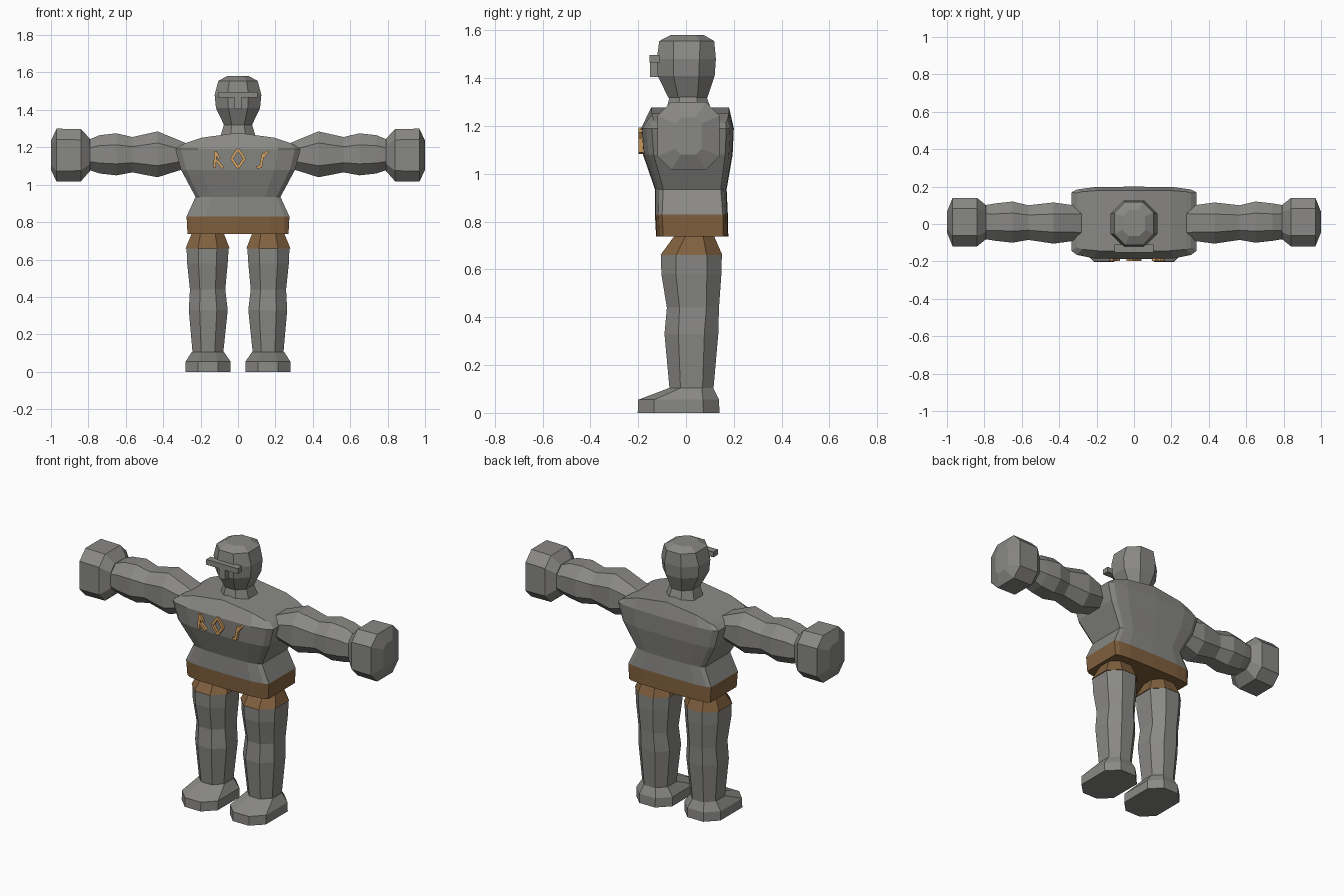
import bpy
import bmesh
from mathutils import Vector

cube = bpy.data.objects.get("Cube")
if cube:
    bpy.data.objects.remove(cube, do_unlink=True)


def material(name, rgb):
    m = bpy.data.materials.new(name)
    m.use_nodes = True
    m.diffuse_color = (*rgb, 1)
    m.node_tree.nodes["Principled BSDF"].inputs["Base Color"].default_value = (*rgb, 1)
    return m


STONE = material("grey stone", (0.25, 0.248, 0.235))
LEATHER = material("brown leather", (0.22, 0.118, 0.048))
AMBER = material("amber", (0.70, 0.38, 0.13))


def finish(name, bm, mat):
    bmesh.ops.recalc_face_normals(bm, faces=bm.faces)
    mesh = bpy.data.meshes.new(name)
    bm.to_mesh(mesh)
    bm.free()
    mesh.materials.append(mat)
    obj = bpy.data.objects.new(name, mesh)
    bpy.context.collection.objects.link(obj)
    return obj


def loft(name, rings, mat, strips=False):
    """Skin a stack of equal rings; close ends with a face or with cross strips."""
    bm = bmesh.new()
    rows = [[bm.verts.new(p) for p in ring] for ring in rings]
    n = len(rows[0])
    for a, b in zip(rows, rows[1:]):
        for i in range(n):
            j = (i + 1) % n
            bm.faces.new((a[i], a[j], b[j], b[i]))
    for row in (rows[0], rows[-1]):
        if strips:
            for i in range(n // 2 - 1):
                bm.faces.new((row[i], row[i + 1], row[n - 2 - i], row[n - 1 - i]))
        else:
            bm.faces.new(row)
    return finish(name, bm, mat)


def octagon(u0, u1, v0, v1, cut=0.28):
    """Rectangle with chamfered corners."""
    c = cut * min(u1 - u0, v1 - v0)
    return [(u0 + c, v0), (u1 - c, v0), (u1, v0 + c), (u1, v1 - c),
            (u1 - c, v1), (u0 + c, v1), (u0, v1 - c), (u0, v0 + c)]


def upright(side, rows, cut=0.28):
    """Rows of z, x0, x1, y0, y1."""
    return [[Vector((side * u, v, z)) for u, v in octagon(x0, x1, y0, y1, cut)]
            for z, x0, x1, y0, y1 in rows]


def sideways(side, rows, cut=0.28):
    """Rows of x, y0, y1, z0, z1."""
    return [[Vector((side * x, u, v)) for u, v in octagon(y0, y1, z0, z1, cut)]
            for x, y0, y1, z0, z1 in rows]


def box(name, x0, x1, y0, y1, z0, z1, mat):
    ring = [(x0, y0), (x1, y0), (x1, y1), (x0, y1)]
    return loft(name, [[(x, y, z) for x, y in ring] for z in (z0, z1)], mat)


# Torso and belt: bowed rectangular sections
def body_ring(z, w, front, back, bow=0.045, drop=0.0):
    half = [(1, 1), (0.91, 0.5), (0.64, 0.1), (0, 0)]
    line = [(-f, b) for f, b in half] + [(f, b) for f, b in half[-2::-1]]
    pts = [(f * w, front + b * bow) for f, b in line]
    pts += [(f * w, back - b * bow * 0.7) for f, b in reversed(line)]
    return [Vector((x, y, z - drop * x * x)) for x, y in pts]


hip = body_ring(0.83, 0.275, -0.13, 0.175, 0.03)
loft("belt", [body_ring(0.737, 0.27, -0.125, 0.177, 0.03), hip], LEATHER, True)
loft("torso", [hip,
               body_ring(0.935, 0.227, -0.13, 0.17, 0.035),
               body_ring(1.08, 0.305, -0.18, 0.195),
               body_ring(1.19, 0.335, -0.188, 0.20),
               body_ring(1.278, 0.305, -0.145, 0.18, 0.02, 0.7)], STONE, True)

# Neck and head
loft("neck", upright(1, [(1.255, -0.095, 0.095, -0.085, 0.11),
                         (1.34, -0.07, 0.07, -0.065, 0.08)]), STONE)
loft("head", upright(1, [(1.32, -0.075, 0.075, -0.075, 0.09),
                         (1.41, -0.118, 0.118, -0.118, 0.12),
                         (1.48, -0.125, 0.125, -0.122, 0.125),
                         (1.555, -0.105, 0.105, -0.112, 0.118),
                         (1.58, -0.06, 0.06, -0.065, 0.075)]), STONE)
box("brow", -0.105, 0.105, -0.152, -0.11, 1.465, 1.497, STONE)
box("nose", -0.02, 0.02, -0.15, -0.11, 1.405, 1.47, STONE)

# Limbs, mirrored left and right
for label, s in (("left", 1), ("right", -1)):
    loft(label + "_arm", sideways(s, [(0.25, -0.08, 0.09, 1.09, 1.21),
                                      (0.32, -0.09, 0.10, 1.075, 1.24),
                                      (0.43, -0.105, 0.115, 1.04, 1.285),
                                      (0.565, -0.085, 0.10, 1.066, 1.255),
                                      (0.65, -0.10, 0.12, 1.05, 1.275),
                                      (0.74, -0.09, 0.11, 1.06, 1.265),
                                      (0.80, -0.08, 0.10, 1.08, 1.24)]), STONE)
    loft(label + "_fist", sideways(s, [(0.79, -0.08, 0.10, 1.075, 1.245),
                                       (0.84, -0.12, 0.14, 1.018, 1.297),
                                       (0.97, -0.12, 0.14, 1.016, 1.30),
                                       (1.0, -0.045, 0.065, 1.08, 1.235)], 0.22), STONE)
    loft(label + "_trouser", upright(s, [(0.66, 0.045, 0.28, -0.107, 0.152),
                                         (0.745, 0.078, 0.245, -0.045, 0.115)]), LEATHER)
    loft(label + "_leg", upright(s, [(0.09, 0.08, 0.242, -0.068, 0.114),
                                     (0.33, 0.055, 0.263, -0.09, 0.135),
                                     (0.44, 0.068, 0.257, -0.08, 0.138),
                                     (0.58, 0.055, 0.272, -0.103, 0.148),
                                     (0.662, 0.05, 0.275, -0.105, 0.15)]), STONE)
    loft(label + "_foot", upright(s, [(0, 0.04, 0.28, -0.202, 0.14),
                                      (0.055, 0.04, 0.28, -0.20, 0.138),
                                      (0.105, 0.075, 0.247, -0.068, 0.114)]), STONE)


# Chest ornament: a diamond frame flanked by slanted bars
def bars(name, strokes, width=0.014):
    bm = bmesh.new()
    for x0, z0, x1, z1 in strokes:
        a, b = Vector((x0, 0, z0)), Vector((x1, 0, z1))
        along = (b - a).normalized()
        side = Vector((-along.z, 0, along.x)) * width / 2
        ring = [a + side, a - side, b - side, b + side]
        bottom, top = [[bm.verts.new(p + Vector((0, y, 0))) for p in ring]
                       for y in (-0.176, -0.198)]
        for i in range(4):
            j = (i + 1) % 4
            bm.faces.new((bottom[i], bottom[j], top[j], top[i]))
        bm.faces.new(bottom)
        bm.faces.new(top)
    return finish(name, bm, AMBER)


corners = [(0, 1.19), (0.035, 1.14), (0, 1.09), (-0.035, 1.14)]
bars("chest_diamond", [(*corners[i - 1], *corners[i]) for i in range(4)])
bars("chest_bars_right", [(-0.125, 1.09, -0.12, 1.18), (-0.12, 1.175, -0.10, 1.14),
                          (-0.115, 1.13, -0.08, 1.09)])
bars("chest_bars_left", [(0.12, 1.09, 0.135, 1.17), (0.135, 1.15, 0.16, 1.18),
                         (0.10, 1.09, 0.125, 1.10)])
